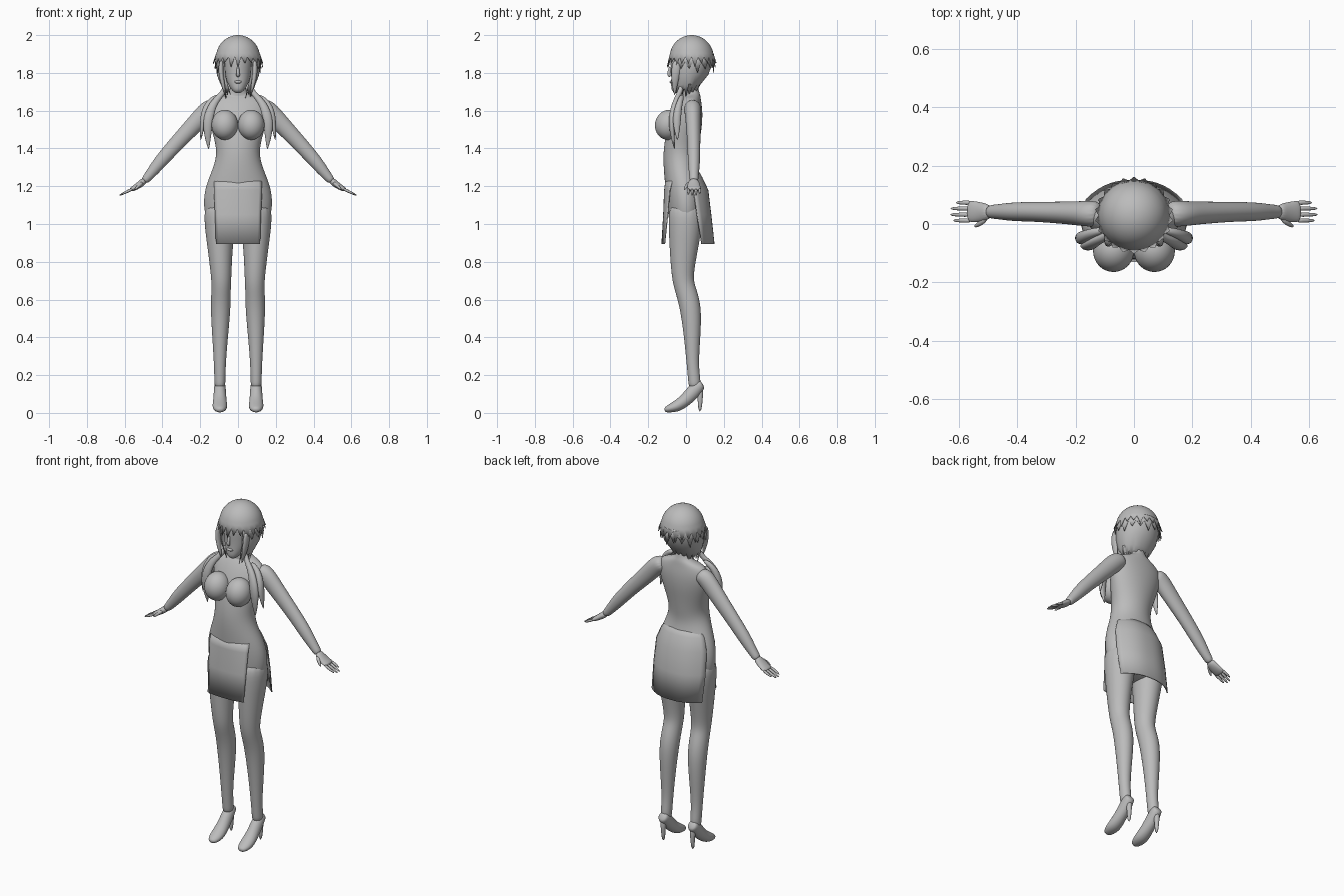
import bpy
import bmesh
from math import sin, cos, pi, radians
from mathutils import Vector, Matrix

default_cube = bpy.data.objects.get("Cube")
if default_cube:
    bpy.data.objects.remove(default_cube, do_unlink=True)

grey = bpy.data.materials.new("plain_grey")
grey.use_nodes = True
grey_value = (0.5, 0.5, 0.5, 1)
grey.diffuse_color = grey_value
grey.node_tree.nodes["Principled BSDF"].inputs["Base Color"].default_value = grey_value


def finish(name, bm, mirrored=False, subdivisions=0, thickness=0, sharp=False):
    """Turn a bmesh into a shaded object with the requested modifiers."""
    bmesh.ops.recalc_face_normals(bm, faces=bm.faces)
    mesh = bpy.data.meshes.new(name)
    bm.to_mesh(mesh)
    bm.free()
    mesh.materials.append(grey)
    obj = bpy.data.objects.new(name, mesh)
    bpy.context.collection.objects.link(obj)
    for polygon in mesh.polygons:
        polygon.use_smooth = True
    if sharp:
        bpy.ops.object.select_all(action="DESELECT")
        obj.select_set(True)
        bpy.context.view_layer.objects.active = obj
        bpy.ops.object.shade_smooth_by_angle(angle=radians(45))
    if mirrored:
        mirror = obj.modifiers.new("mirror", "MIRROR")
        mirror.use_mirror_merge = False
    if thickness:
        solid = obj.modifiers.new("thickness", "SOLIDIFY")
        solid.thickness = thickness
    if subdivisions:
        subsurf = obj.modifiers.new("smoothing", "SUBSURF")
        subsurf.levels = subsurf.render_levels = subdivisions
    return obj


def bridge(bm, rows, closed):
    """Fill quads between neighbouring rows of vertices."""
    for upper, lower in zip(rows, rows[1:]):
        count = len(upper)
        for i in range(count if closed else count - 1):
            j = (i + 1) % count
            bm.faces.new((upper[i], upper[j], lower[j], lower[i]))


def tube(name, stations, reference=(1, 0, 0), sides=16, mirrored=False, subdivisions=2):
    """Loft ellipses along a path; a station is x, y, z, radius along reference, other radius."""
    bm = bmesh.new()
    centres = [Vector(s[:3]) for s in stations]
    rows = []
    last = len(stations) - 1
    for i, station in enumerate(stations):
        tangent = (centres[min(i + 1, last)] - centres[max(i - 1, 0)]).normalized()
        across = Vector(reference)
        across = (across - across.dot(tangent) * tangent).normalized()
        depth = tangent.cross(across)
        angles = [2 * pi * k / sides for k in range(sides)]
        rows.append([bm.verts.new(centres[i] + across * station[3] * cos(a)
                                  + depth * station[4] * sin(a)) for a in angles])
    bridge(bm, rows, True)
    bm.faces.new(rows[0])
    bm.faces.new(rows[-1])
    return finish(name, bm, mirrored, subdivisions)


def ellipsoid(name, centre, radii, tilt=0, mirrored=False):
    bm = bmesh.new()
    matrix = (Matrix.Translation(centre) @ Matrix.Rotation(tilt, 4, "X")
              @ Matrix.Diagonal((*radii, 1)))
    bmesh.ops.create_uvsphere(bm, u_segments=32, v_segments=20, radius=1, matrix=matrix)
    return finish(name, bm, mirrored)


def hair_shell(name, rings, opening, segments, tip_drop, tip_flare):
    """Ringed shell, open at the front by an angle, whose lowest row is cut into spikes."""
    bm = bmesh.new()
    rows = []
    closed = opening == 0
    count = segments if closed else segments + 1
    for index, (y, z, rx, ry) in enumerate(rings):
        row = []
        for k in range(count):
            a = -pi / 2 + opening + (2 * pi - 2 * opening) * k / segments
            spike = index == len(rings) - 1 and k % 2 == 0
            drop = tip_drop * (0.75 + 0.25 * cos(k * 2.1)) if spike else 0
            flare = tip_flare if spike else 1
            row.append(bm.verts.new((rx * flare * cos(a), y + ry * flare * sin(a), z - drop)))
        rows.append(row)
    bridge(bm, rows, closed)
    if closed:
        bm.faces.new(rows[0])
    return finish(name, bm, thickness=0.004, sharp=True)


def skirt_panel(name, rows_data):
    """Curved hanging cloth; a row is z, half width, y at the middle, y at the edge."""
    bm = bmesh.new()
    rows = []
    columns = 16
    for z, half, middle, edge in rows_data:
        spread = [2 * k / columns - 1 for k in range(columns + 1)]
        rows.append([bm.verts.new((half * t, middle + (edge - middle) * abs(t) ** 2.5, z))
                     for t in spread])
    bridge(bm, rows, False)
    return finish(name, bm, thickness=0.006)


# Torso with neck
tube("torso", [
    (0, .015, 1.77, .038, .04), (0, .025, 1.70, .04, .042), (0, .03, 1.68, .075, .046),
    (0, .03, 1.665, .135, .05), (0, .02, 1.62, .162, .07), (0, .003, 1.55, .155, .086),
    (0, -.015, 1.47, .132, .092), (0, -.028, 1.38, .11, .094), (0, -.03, 1.3, .13, .09),
    (0, -.01, 1.2, .175, .1), (0, 0, 1.1, .187, .1), (0, 0, 1.0, .165, .09),
    (0, 0, .95, .09, .06)], sides=24)
ellipsoid("bust", (.07, -.092, 1.525), (.07, .072, .08), radians(-12), mirrored=True)

# Legs
tube("leg", [
    (.095, 0, 1.12, .086, .092), (.096, -.003, 1.0, .084, .092), (.095, -.01, .9, .071, .08),
    (.092, -.016, .8, .061, .068), (.088, -.018, .7, .053, .056), (.09, .002, .64, .052, .057),
    (.092, .027, .55, .054, .058), (.095, .033, .4, .042, .044), (.096, .035, .25, .031, .031),
    (.096, .045, .17, .03, .034), (.096, .045, .13, .028, .03)], mirrored=True)

# High heeled shoes
tube("shoe", [
    (.096, .088, .155, .024, .022), (.096, .07, .145, .031, .034), (.096, .035, .108, .033, .039),
    (.096, -.005, .065, .036, .034), (.096, -.05, .034, .041, .032),
    (.096, -.09, .022, .034, .021), (.096, -.115, .014, .016, .012)], mirrored=True)
tube("shoe_heel", [(.096, .072, .14, .02, .022), (.096, .076, .08, .013, .014),
                   (.096, .073, .004, .009, .009)], sides=12, mirrored=True, subdivisions=1)

# Arms and hands
sideways = (0, 1, 0)
tube("arm", [
    (.11, .035, 1.63, .042, .04), (.155, .035, 1.61, .046, .052), (.2, .037, 1.56, .041, .05),
    (.28, .04, 1.475, .037, .044), (.35, .042, 1.4, .034, .04), (.42, .042, 1.32, .033, .036),
    (.475, .042, 1.25, .024, .025), (.5, .042, 1.224, .024, .021)], sideways, mirrored=True)
tube("palm", [(.49, .042, 1.235, .024, .02), (.52, .04, 1.208, .034, .018),
              (.555, .043, 1.187, .038, .014), (.57, .043, 1.18, .034, .01)],
     sideways, mirrored=True)
for finger, (y, reach) in {"index": (.012, .055), "middle": (.032, .066),
                           "ring": (.053, .065), "little": (.073, .045)}.items():
    tube(finger + "_finger", [
        (.555, y, 1.187, .009, .009), (.565 + reach / 2, y, 1.183 - reach / 4, .008, .008),
        (.565 + reach, y, 1.183 - reach / 2, .004, .004)],
        sideways, sides=8, mirrored=True, subdivisions=1)
tube("thumb", [(.505, .022, 1.22, .012, .012), (.525, .002, 1.203, .01, .011),
               (.548, -.01, 1.18, .005, .005)], sides=8, mirrored=True, subdivisions=1)

# Skirt panels
skirt_panel("front_skirt_panel", [(1.24, .125, -.108, -.07), (1.18, .128, -.116, -.088),
                                  (1.05, .122, -.121, -.1), (.895, .117, -.13, -.116)])
skirt_panel("back_skirt_panel", [(1.3, .1, .056, .02), (1.25, .14, .085, .028),
                                 (1.18, .165, .118, .042), (1.05, .17, .134, .06),
                                 (.895, .165, .151, .085)])

# Head and face
tube("head", [
    (0, -.066, 1.697, .016, .014), (0, -.05, 1.718, .038, .036), (0, -.028, 1.75, .058, .057),
    (0, -.005, 1.8, .07, .079), (0, .005, 1.86, .078, .09), (0, .015, 1.93, .075, .085),
    (0, .02, 1.97, .045, .05)], sides=24)
tube("nose", [(0, -.082, 1.835, .006, .006), (0, -.089, 1.808, .009, .01),
              (0, -.092, 1.788, .011, .01), (0, -.082, 1.78, .008, .006)], sides=10)
ellipsoid("lips", (0, -.075, 1.752), (.02, .012, .008))

# Layered hair: rounded cap with fringe, then a tapering bob behind the face
dome = [(.03, 1.88 + .12 * cos(a), .117 * sin(a), .117 * sin(a))
        for a in [radians(d) for d in range(6, 80, 9)]]
hair_shell("hair_cap", dome + [(.03, 1.885, .122, .12)], 0, 44, .055, 1.1)
hair_shell("hair_bob", [(.03, 1.92, .108, .11), (.028, 1.86, .118, .115),
                        (.018, 1.79, .112, .1), (.003, 1.74, .093, .075),
                        (-.008, 1.715, .075, .058)], radians(38), 28, .05, .88)
hair_shell("hair_under_layer", [(.03, 1.9, .113, .117), (.028, 1.86, .121, .12)],
           radians(42), 26, .06, 1.03)

# Strands framing the face and resting on the shoulders
tube("cheek_strand", [(.088, -.045, 1.87, .014, .03), (.092, -.055, 1.8, .015, .026),
                      (.08, -.06, 1.74, .012, .018), (.066, -.06, 1.68, .002, .002)],
     sides=8, mirrored=True)
tube("inner_long_lock", [
    (.06, -.02, 1.74, .014, .014), (.08, -.035, 1.69, .014, .014),
    (.125, -.055, 1.65, .02, .016), (.155, -.075, 1.58, .028, .018),
    (.163, -.076, 1.5, .027, .016), (.155, -.06, 1.39, .002, .002)], sides=10, mirrored=True)
tube("outer_long_lock", [
    (.1, -.02, 1.68, .012, .012), (.145, -.03, 1.655, .018, .016),
    (.175, -.045, 1.6, .022, .022), (.188, -.05, 1.53, .016, .024),
    (.198, -.045, 1.44, .002, .002)], sides=10, mirrored=True)
